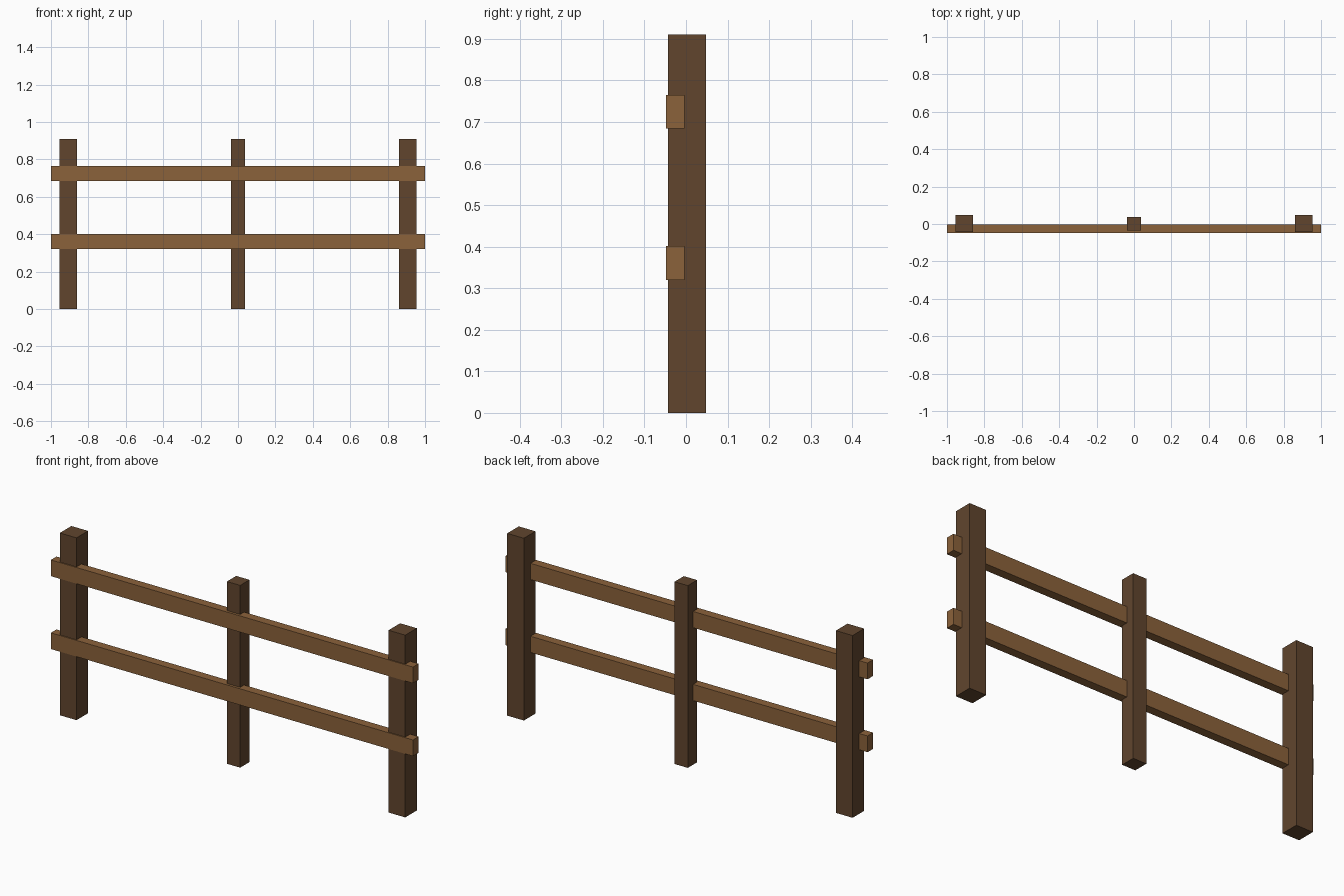
import bpy

cube = bpy.data.objects.get("Cube")
if cube:
    bpy.data.objects.remove(cube, do_unlink=True)


def make_material(name, rgb):
    mat = bpy.data.materials.new(name)
    mat.use_nodes = True
    color = (*rgb, 1.0)
    mat.diffuse_color = color
    mat.node_tree.nodes["Principled BSDF"].inputs["Base Color"].default_value = color
    return mat


def add_box(name, low, high, mat):
    """Box spanning two opposite corners."""
    center = [(a + b) / 2 for a, b in zip(low, high)]
    bpy.ops.mesh.primitive_cube_add(size=1, location=center)
    obj = bpy.context.object
    obj.name = name
    obj.scale = [b - a for a, b in zip(low, high)]
    bpy.ops.object.transform_apply(location=False, rotation=False, scale=True)
    obj.data.materials.append(mat)
    return obj


dark_wood = make_material("dark brown wood", (0.119, 0.060, 0.027))
light_wood = make_material("light brown wood", (0.258, 0.122, 0.043))

POST_HEIGHT = 0.91

# Thick end posts and a thinner middle post
for name, x, half, front, back in (
    ("right_post", -0.908, 0.046, -0.043, 0.048),
    ("middle_post", 0.0, 0.0365, -0.035, 0.038),
    ("left_post", 0.908, 0.046, -0.043, 0.048),
):
    add_box(name, (x - half, front, 0), (x + half, back, POST_HEIGHT), dark_wood)

# Horizontal rails set into the front of the posts
for name, bottom in (("lower_rail", 0.32), ("upper_rail", 0.684)):
    add_box(name, (-1, -0.048, bottom), (1, -0.004, bottom + 0.081), light_wood)
